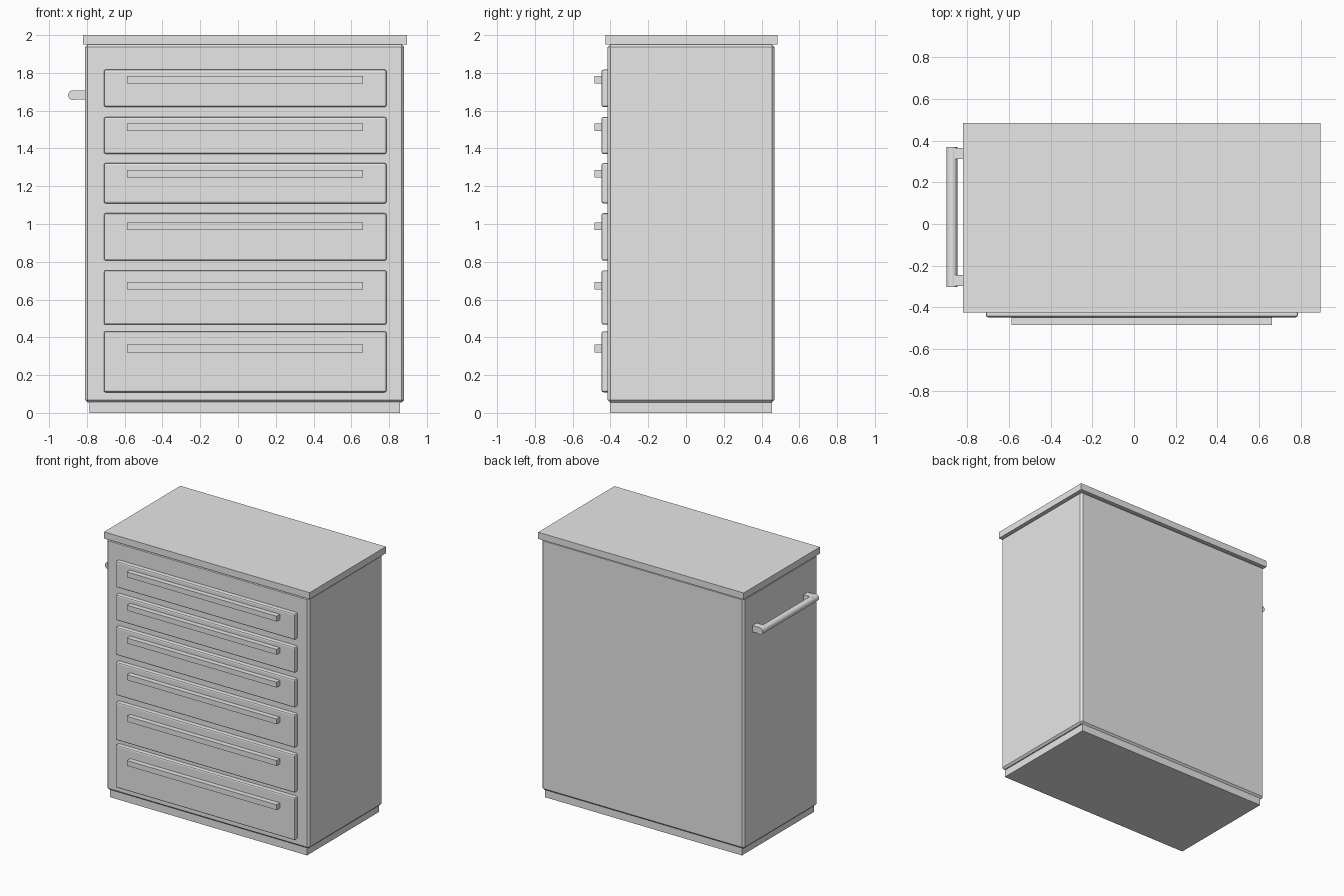
import bpy
import math

default_cube = bpy.data.objects.get("Cube")
if default_cube:
    bpy.data.objects.remove(default_cube, do_unlink=True)

# Single painted finish
paint = bpy.data.materials.new("light_grey_paint")
paint.use_nodes = True
GREY = (0.8, 0.8, 0.8, 1.0)
paint.diffuse_color = GREY
paint.node_tree.nodes["Principled BSDF"].inputs["Base Color"].default_value = GREY


def box(name, xs, ys, zs, bevel=0.0, segments=1):
    """Box spanning the given ranges, with optional bevelled edges."""
    spans = (xs, ys, zs)
    bpy.ops.mesh.primitive_cube_add(size=1, location=[sum(s) / 2 for s in spans])
    obj = bpy.context.object
    obj.name = name
    obj.scale = [s[1] - s[0] for s in spans]
    bpy.ops.object.transform_apply(location=False, rotation=False, scale=True)
    obj.data.materials.append(paint)
    if bevel:
        mod = obj.modifiers.new("edge_bevel", "BEVEL")
        mod.width = bevel
        mod.segments = segments
    return obj


# Carcass: plinth, cabinet and overhanging worktop
box("plinth", (-0.785, 0.858), (-0.403, 0.455), (0, 0.07))
box("cabinet_body", (-0.81, 0.88), (-0.415, 0.468), (0.055, 1.95), 0.014)
box("worktop", (-0.82, 0.895), (-0.425, 0.484), (1.95, 2.0))

# Drawers, top to bottom: (bottom, top, pull centre height)
drawers = [
    (1.62, 1.817, 1.763),
    (1.371, 1.566, 1.512),
    (1.109, 1.322, 1.265),
    (0.806, 1.057, 0.988),
    (0.467, 0.755, 0.674),
    (0.109, 0.432, 0.341),
]
for i, (low, high, pull) in enumerate(drawers, 1):
    box(f"drawer_front_{i}", (-0.71, 0.786), (-0.447, -0.4), (low, high), 0.01, 2)
    box(f"drawer_pull_{i}", (-0.588, 0.662), (-0.485, -0.44), (pull - 0.02, pull + 0.02))

# Push rail on the right side with two brackets
RAIL_X, RAIL_Z = -0.873, 1.682
back, front = 0.369, -0.302
bpy.ops.mesh.primitive_cylinder_add(
    vertices=32, radius=0.026, depth=back - front,
    location=(RAIL_X, (back + front) / 2, RAIL_Z), rotation=(math.pi / 2, 0, 0))
rail = bpy.context.object
rail.name = "push_rail"
rail.data.materials.append(paint)
bpy.ops.object.shade_smooth_by_angle(angle=math.radians(40))

for name, y in (("rail_bracket_back", 0.338), ("rail_bracket_front", -0.27)):
    box(name, (-0.884, -0.8), (y - 0.026, y + 0.026), (RAIL_Z - 0.024, RAIL_Z + 0.024))
